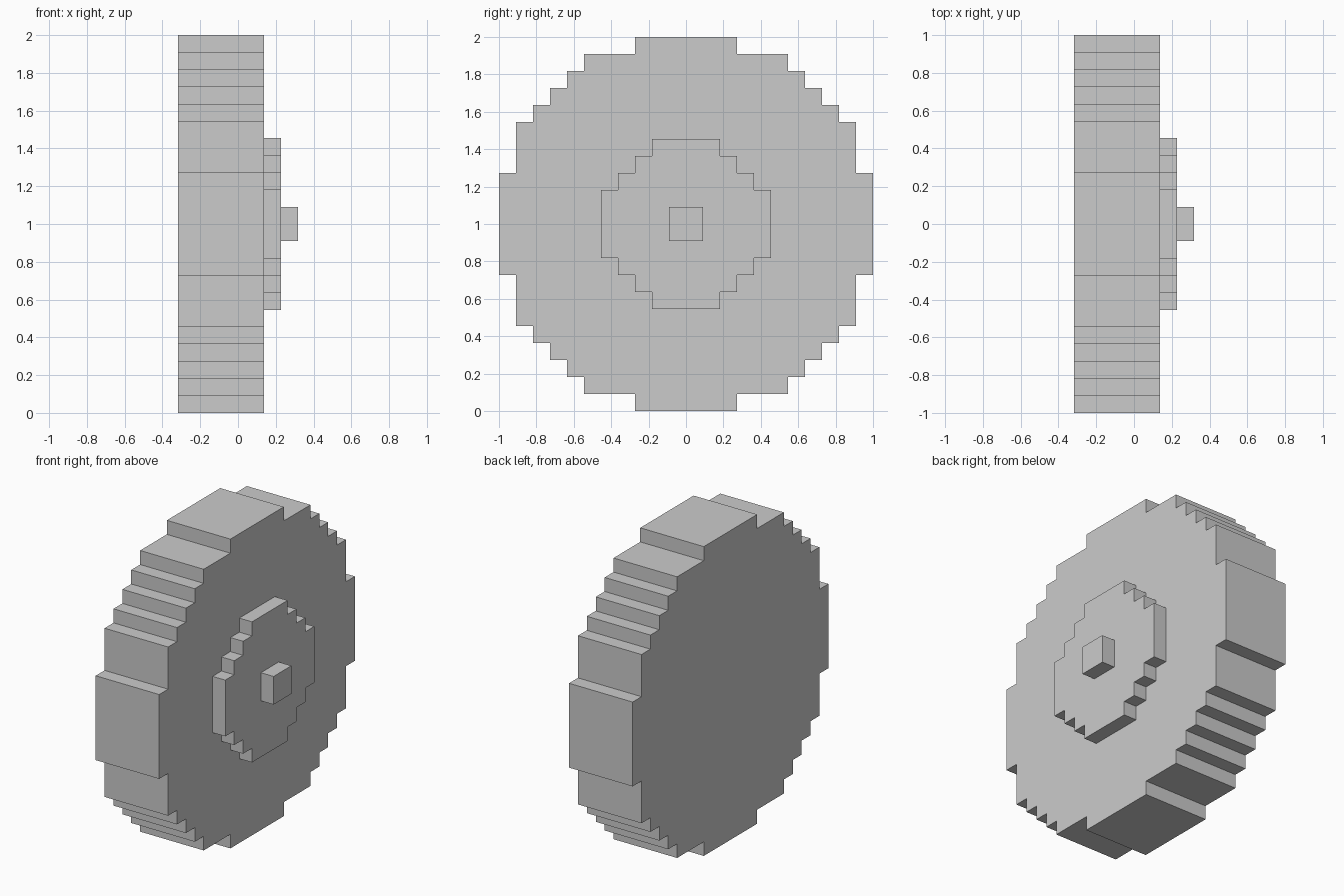
import bpy, bmesh

cube = bpy.data.objects.get("Cube")
if cube:
    bpy.data.objects.remove(cube, do_unlink=True)

U = 1 / 11  # one block step

grey = bpy.data.materials.new("plain_grey")
grey.use_nodes = True
colour = (0.6, 0.6, 0.6, 1)
grey.diffuse_color = colour
grey.node_tree.nodes["Principled BSDF"].inputs["Base Color"].default_value = colour


def stepped_disc(name, corners, x0, x1):
    """Extrude a stair-stepped round outline along x; corners are the
    outer corners of one quarter, from the top down to the side."""
    quarter = []
    for i, (y, z) in enumerate(corners):
        if i:
            quarter.append((corners[i - 1][0], z))  # inner corner of the step
        quarter.append((y, z))
    half = quarter + [(y, -z) for y, z in reversed(quarter)]
    outline = half + [(-y, z) for y, z in reversed(half)]

    bm = bmesh.new()
    face = bm.faces.new([bm.verts.new((x0 * U, y * U, 1 + z * U)) for y, z in outline])
    ext = bmesh.ops.extrude_face_region(bm, geom=[face], use_keep_orig=True)
    moved = [v for v in ext["geom"] if isinstance(v, bmesh.types.BMVert)]
    bmesh.ops.translate(bm, verts=moved, vec=((x1 - x0) * U, 0, 0))
    bmesh.ops.recalc_face_normals(bm, faces=bm.faces)
    mesh = bpy.data.meshes.new(name)
    bm.to_mesh(mesh)
    bm.free()
    mesh.materials.append(grey)
    obj = bpy.data.objects.new(name, mesh)
    bpy.context.collection.objects.link(obj)
    return obj


# Thick wheel, raised hub plate and square axle stub
stepped_disc("wheel", [(3, 11), (6, 10), (7, 9), (8, 8), (9, 7), (10, 6), (11, 3)], -3.5, 1.5)
stepped_disc("hub", [(2, 5), (3, 4), (4, 3), (5, 2)], 1.5, 2.5)
stepped_disc("axle_stub", [(1, 1)], 2.5, 3.5)
